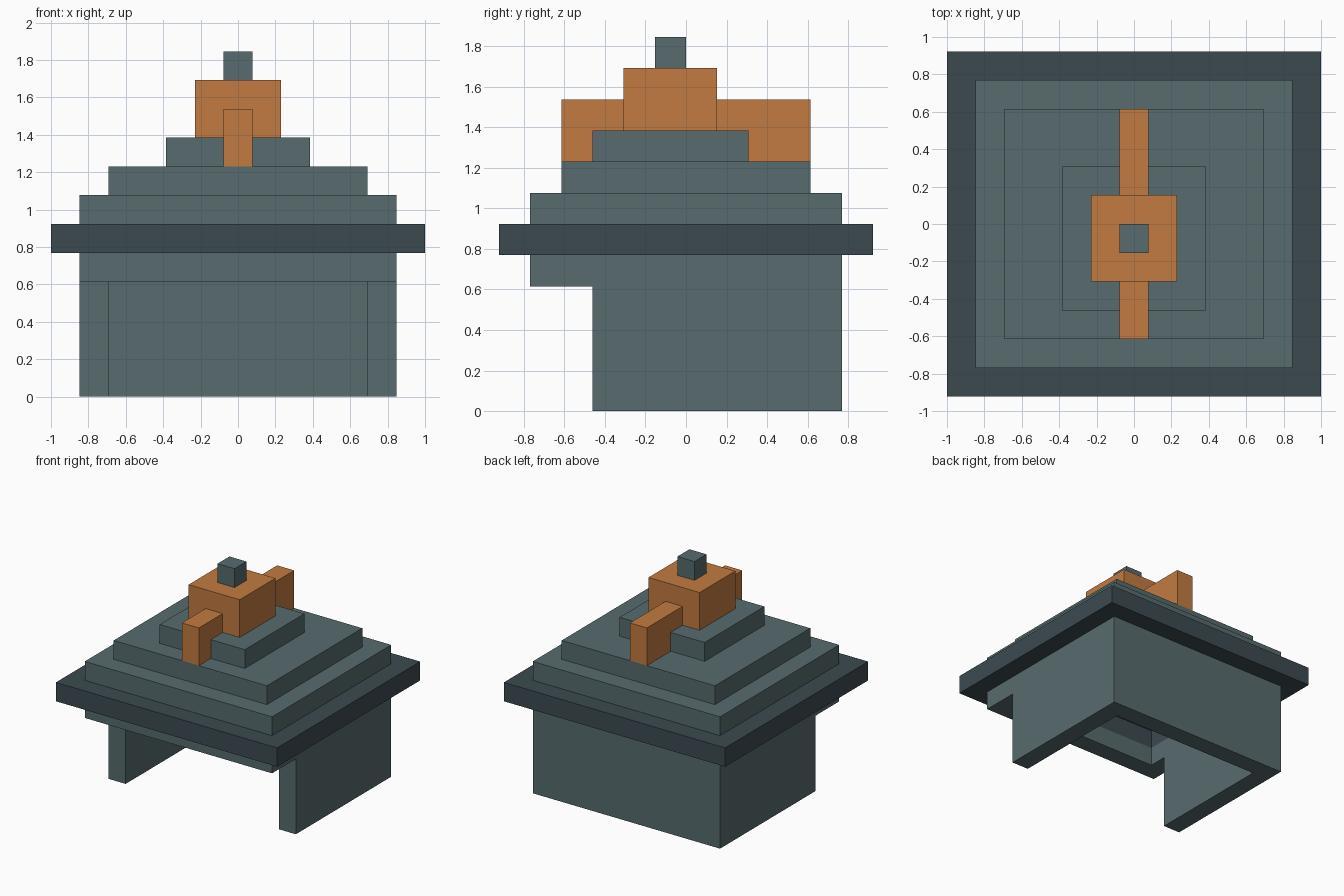
import bpy
import bmesh

default = bpy.data.objects.get("Cube")
if default:
    bpy.data.objects.remove(default, do_unlink=True)

U = 2 / 13  # one block


def make_material(name, srgb):
    lin = [(c / 255 / 12.92) if c / 255 <= 0.04045 else ((c / 255 + 0.055) / 1.055) ** 2.4 for c in srgb]
    mat = bpy.data.materials.new(name)
    mat.use_nodes = True
    mat.diffuse_color = (*lin, 1)
    mat.node_tree.nodes["Principled BSDF"].inputs["Base Color"].default_value = (*lin, 1)
    return mat


GREY = make_material("grey steel", (87, 107, 110))
DARK = make_material("dark steel", (60, 74, 80))
ORANGE = make_material("copper orange", (194, 123, 65))


def finish(bm, name, mat):
    bmesh.ops.recalc_face_normals(bm, faces=bm.faces)
    bmesh.ops.scale(bm, vec=(U, U, U), verts=bm.verts)
    mesh = bpy.data.meshes.new(name)
    bm.to_mesh(mesh)
    bm.free()
    mesh.materials.append(mat)
    obj = bpy.data.objects.new(name, mesh)
    bpy.context.collection.objects.link(obj)
    return obj


def rectangle(half_x, y0, y1):
    return [(-half_x, y0), (half_x, y0), (half_x, y1), (-half_x, y1)]


def prism(name, outline, z0, z1, mat):
    """Extrude an outline, given in blocks, from z0 to z1."""
    bm = bmesh.new()
    face = bm.faces.new([bm.verts.new((x, y, z0)) for x, y in outline])
    top = bmesh.ops.extrude_face_region(bm, geom=[face])["geom"]
    bmesh.ops.translate(bm, vec=(0, 0, z1 - z0),
                        verts=[v for v in top if isinstance(v, bmesh.types.BMVert)])
    return finish(bm, name, mat)


def ring(name, outer, inner, z0, z1, mat):
    """Rectangular band with an open middle."""
    bm = bmesh.new()
    loops = [[bm.verts.new((x, y, z)) for x, y in path]
             for path, z in ((outer, z0), (outer, z1), (inner, z1), (inner, z0))]
    for a, b in zip(loops, loops[1:] + loops[:1]):
        for i in range(4):
            j = (i + 1) % 4
            bm.faces.new((a[i], a[j], b[j], b[i]))
    return finish(bm, name, mat)


# Hollow lower body: U-shaped wall open at the front, closed by a band above
cavity = rectangle(4.5, -4, 4)
u_shape = [(-5.5, -3), (-4.5, -3), (-4.5, 4), (4.5, 4),
           (4.5, -3), (5.5, -3), (5.5, 5), (-5.5, 5)]
prism("wall", u_shape, 0, 4, GREY)
ring("upper_band", rectangle(5.5, -5, 5), cavity, 4, 5, GREY)
ring("brim", rectangle(6.5, -6, 6), cavity, 5, 6, DARK)

# Stepped dome
for name, half_x, y0, y1, z in (("lower_step", 5.5, -5, 5, 6),
                                ("middle_step", 4.5, -4, 4, 7),
                                ("upper_step", 2.5, -3, 2, 8)):
    prism(name, rectangle(half_x, y0, y1), z, z + 1, GREY)

# Crest and knob
prism("front_crest", rectangle(0.5, -4, -2), 8, 10, ORANGE)
prism("back_crest", rectangle(0.5, 1, 4), 8, 10, ORANGE)
prism("crest_block", rectangle(1.5, -2, 1), 9, 11, ORANGE)
prism("top_knob", rectangle(0.5, -1, 0), 11, 12, GREY)
